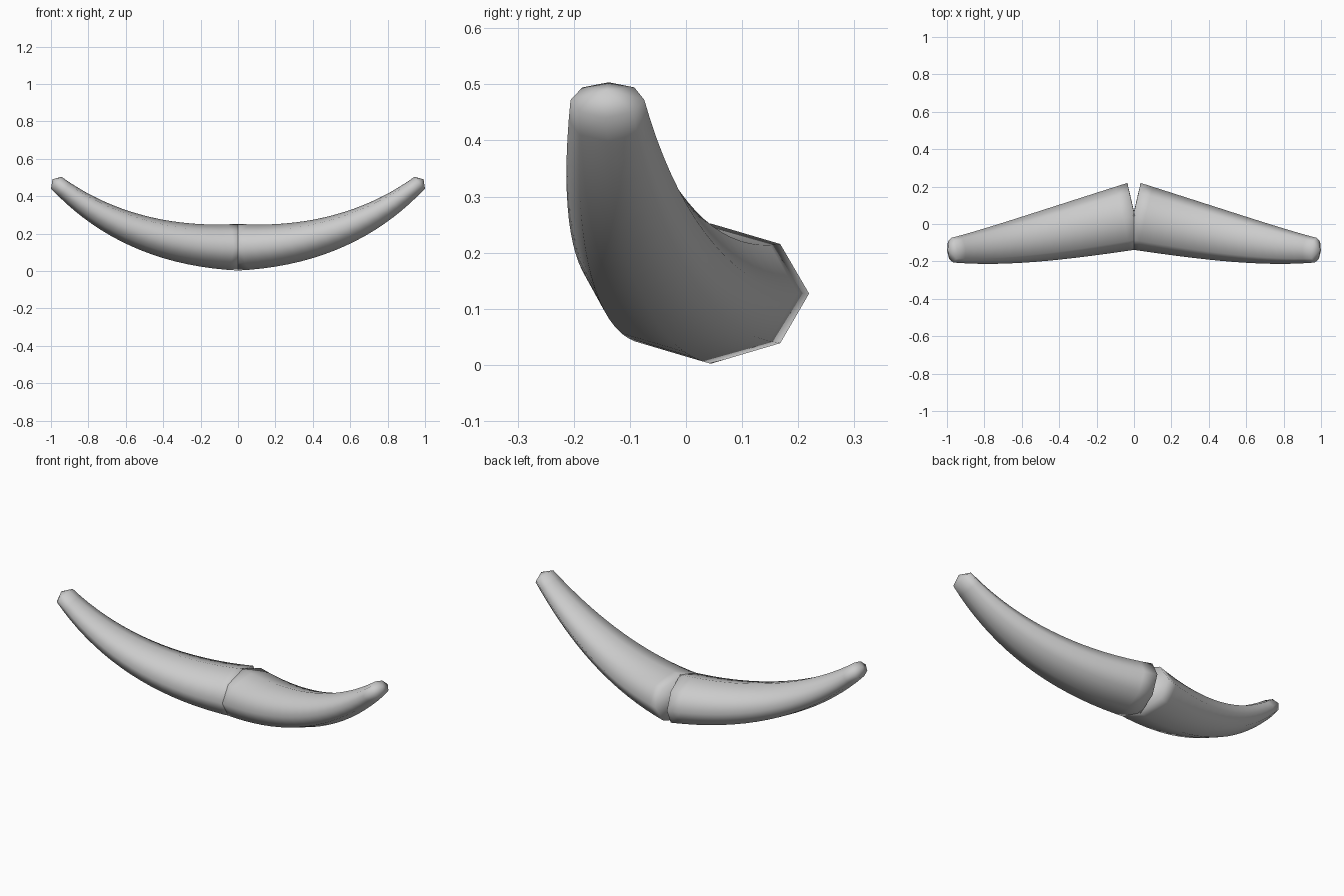
import bpy, bmesh, math
from mathutils import Vector

SIDES, RINGS = 8, 18

cube = bpy.data.objects.get("Cube")
if cube:
    bpy.data.objects.remove(cube, do_unlink=True)

grey = bpy.data.materials.new("light_grey")
grey.use_nodes = True
colour = (0.6, 0.6, 0.6, 1)
grey.diffuse_color = colour
grey.node_tree.nodes["Principled BSDF"].inputs["Base Color"].default_value = colour

# Centre line of one horn, from the middle out to the tip
path = [Vector(p) for p in ((-0.005, 0.044, 0.127), (0.4, -0.05, 0.125),
                            (0.72, -0.12, 0.25), (0.972, -0.14, 0.472))]


def centre_and_direction(t):
    a, b, c, d = path
    u = 1 - t
    point = a * u**3 + b * 3 * u * u * t + c * 3 * u * t * t + d * t**3
    direction = (b - a) * u * u + (c - b) * 2 * u * t + (d - c) * t * t
    return point, direction.normalized()


def build_horn(name, mirror):
    bm = bmesh.new()
    rings = []
    # Tapered oval sections swept along the centre line
    for i in range(RINGS + 1):
        t = i / RINGS
        point, direction = centre_and_direction(t)
        side = Vector((0, 0, 1)).cross(direction).normalized()
        up = direction.cross(side)
        bulge = 0.005 * math.sin(math.pi * t)
        wide = 0.18 + (0.066 - 0.18) * t + bulge
        thick = 0.125 + (0.042 - 0.125) * t + bulge
        ring = []
        for k in range(SIDES):
            a = math.tau * k / SIDES
            p = point + side * wide * math.cos(a) + up * thick * math.sin(a)
            ring.append(bm.verts.new((p.x * mirror, p.y, p.z)))
        rings.append(ring)
    for r, s in zip(rings, rings[1:]):
        for k in range(SIDES):
            j = (k + 1) % SIDES
            bm.faces.new((r[k], r[j], s[j], s[k]))
    # Flat inner end and blunt pointed tip
    for ring, t, height in ((rings[0], 0, 0), (rings[-1], 1, 0.027)):
        point, direction = centre_and_direction(t)
        p = point + direction * height
        apex = bm.verts.new((p.x * mirror, p.y, p.z))
        for k in range(SIDES):
            bm.faces.new((ring[k], ring[(k + 1) % SIDES], apex))
    bmesh.ops.recalc_face_normals(bm, faces=bm.faces)
    for f in bm.faces:
        f.smooth = True
    mesh = bpy.data.meshes.new(name)
    bm.to_mesh(mesh)
    bm.free()
    mesh.materials.append(grey)
    obj = bpy.data.objects.new(name, mesh)
    bpy.context.collection.objects.link(obj)


build_horn("left_horn", 1)
build_horn("right_horn", -1)
